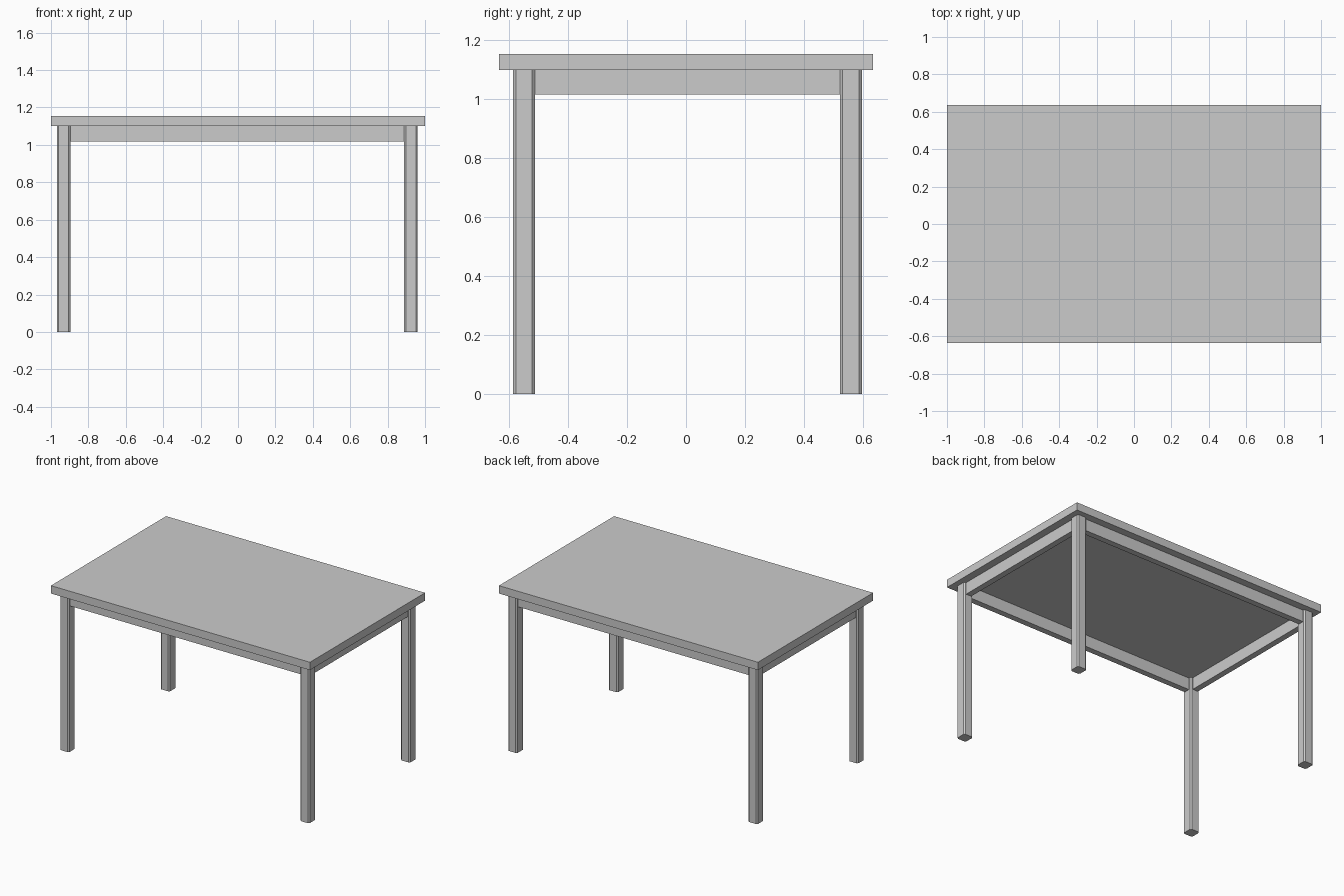
import bpy, bmesh

if "Cube" in bpy.data.objects:
    bpy.data.objects.remove(bpy.data.objects["Cube"])

def box(name, x, y, z, chamfer=0.0):
    """Box from (min, max) ranges, optionally with chamfered upright edges."""
    bm = bmesh.new()
    bmesh.ops.create_cube(bm, size=1)
    for v in bm.verts:
        for i, r in enumerate((x, y, z)):
            v.co[i] = r[1] if v.co[i] > 0 else r[0]
    if chamfer:
        upright = [e for e in bm.edges
                   if abs(e.verts[0].co.z - e.verts[1].co.z) > 0.5]
        bmesh.ops.bevel(bm, geom=upright, offset=chamfer, segments=1,
                        affect='EDGES')
    bmesh.ops.recalc_face_normals(bm, faces=bm.faces)
    mesh = bpy.data.meshes.new(name)
    bm.to_mesh(mesh)
    bm.free()
    ob = bpy.data.objects.new(name, mesh)
    bpy.context.collection.objects.link(ob)
    return ob

TOP, UNDER, RAIL = 1.155, 1.10, 1.017

# Tabletop
box("tabletop", (-1, 1), (-0.635, 0.635), (UNDER, TOP))

# Chamfered legs
leg_x = {"left": (-0.968, -0.896), "right": (0.888, 0.96)}
leg_y = {"front": (-0.587, -0.513), "back": (0.523, 0.597)}
for sx, xr in leg_x.items():
    for sy, yr in leg_y.items():
        box(f"{sy}_{sx}_leg", xr, yr, (0, UNDER), 0.009)

# Apron rails between the legs, set back slightly from the outer leg faces
inset, thick = 0.014, 0.042
for sy, (lo, hi) in leg_y.items():
    yr = (lo + inset, lo + inset + thick) if sy == "front" else (hi - inset - thick, hi - inset)
    box(f"{sy}_apron", (-0.896, 0.888), yr, (RAIL, UNDER))
for sx, (lo, hi) in leg_x.items():
    xr = (lo + inset, lo + inset + thick) if sx == "left" else (hi - inset - thick, hi - inset)
    box(f"{sx}_apron", xr, (-0.513, 0.523), (RAIL, UNDER))
